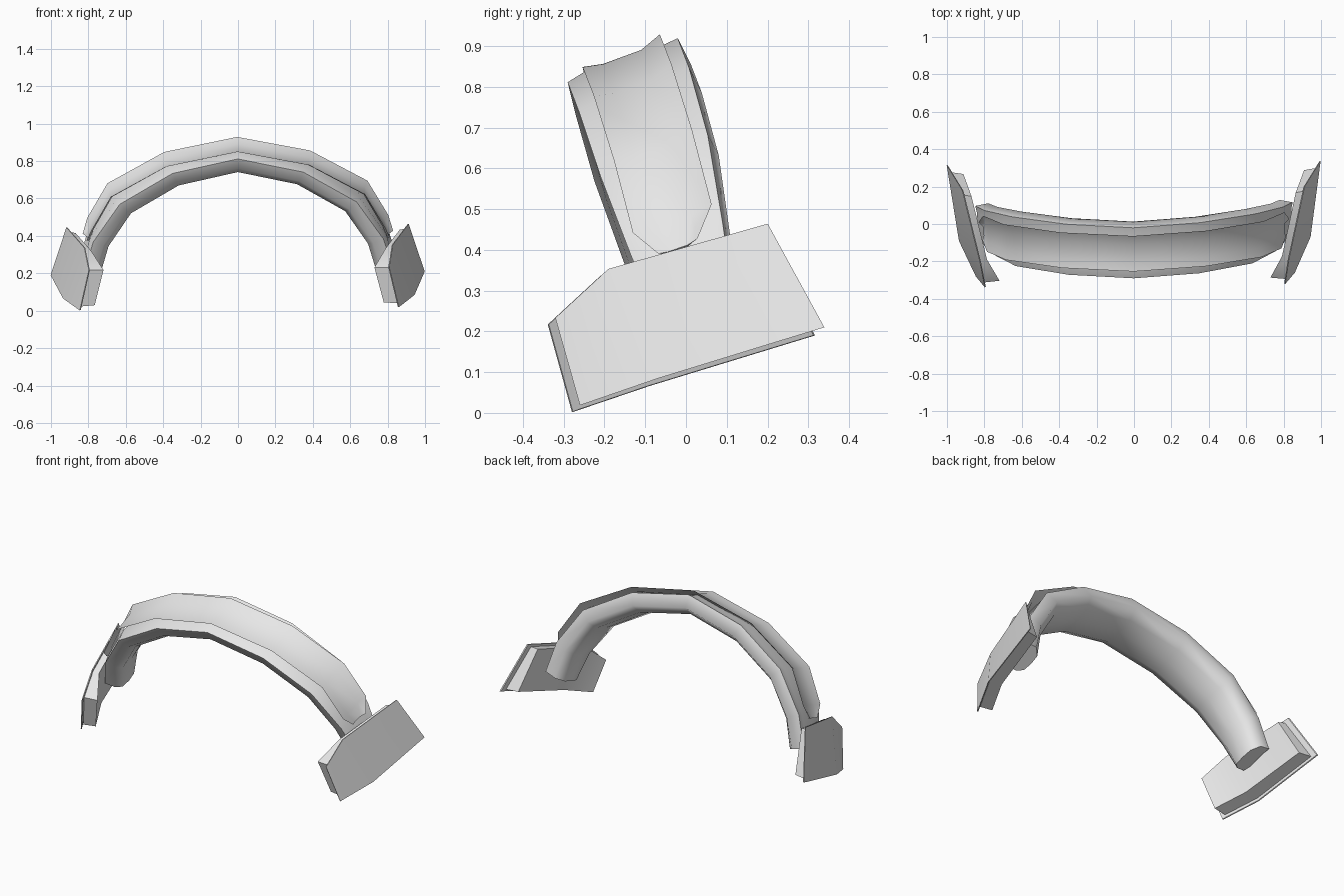
import bpy, bmesh, math
from mathutils import Vector

cube = bpy.data.objects.get("Cube")
if cube:
    bpy.data.objects.remove(cube, do_unlink=True)

GREY = (0.8, 0.8, 0.8, 1)
mat = bpy.data.materials.new("light grey")
mat.use_nodes = True
mat.diffuse_color = GREY
mat.node_tree.nodes["Principled BSDF"].inputs["Base Color"].default_value = GREY

LEAN = math.radians(17.3)


def lean(x, s, t):
    """Band coordinates (across, depth, height) tipped forward."""
    c, n = math.cos(LEAN), math.sin(LEAN)
    return Vector((x, c * s - n * t, n * s + c * t))


def settle(p):
    """Slight roll and yaw of the whole headset."""
    x, y, z = p
    return Vector((x - 0.0115 * y - 0.01 * (z - 0.4), y + 0.0115 * x, z + 0.01 * x))


def make(name, verts, faces, angle):
    bm = bmesh.new()
    vs = [bm.verts.new(settle(v)) for v in verts]
    for f in faces:
        bm.faces.new([vs[i] for i in f])
    bmesh.ops.recalc_face_normals(bm, faces=bm.faces)
    me = bpy.data.meshes.new(name)
    bm.to_mesh(me)
    bm.free()
    me.materials.append(mat)
    ob = bpy.data.objects.new(name, me)
    bpy.context.collection.objects.link(ob)
    bpy.ops.object.select_all(action='DESELECT')
    ob.select_set(True)
    bpy.context.view_layer.objects.active = ob
    bpy.ops.object.shade_smooth_by_angle(angle=math.radians(angle))


def loft(rings):
    """Vertices and faces joining closed rings, capped at both ends."""
    k = len(rings[0])
    verts = [p for r in rings for p in r]
    faces = [(i * k + j, i * k + (j + 1) % k, (i + 1) * k + (j + 1) % k, (i + 1) * k + j)
             for i in range(len(rings) - 1) for j in range(k)]
    faces += [tuple(range(k)), tuple(range(len(verts) - k, len(verts)))]
    return verts, faces


def sweep(name, half_path, section, angle):
    """Sweep a section (depth, outward offset) along a mirrored arch.
    Path points hold across, height, section width and section centre."""
    path = [(-p[0],) + p[1:] for p in reversed(half_path[1:])] + half_path
    rings = []
    for i, (x, t, width, mid) in enumerate(path):
        a, b = path[max(i - 1, 0)], path[min(i + 1, len(path) - 1)]
        d = Vector((b[0] - a[0], b[1] - a[1])).normalized()
        rings.append([lean(x - d.y * n, mid + (s - 0.11) * width, t + d.x * n)
                      for s, n in section])
    make(name, *loft(rings), angle)


# Padded inner band
sweep("inner_band",
      [(0, .766, 1, .11), (.315, .695, 1, .11), (.57, .543, .97, .105),
       (.69, .36, .82, .095), (.735, .2, .65, .09)],
      [(-.036, .095), (-.022, .035), (.02, .004), (.11, 0), (.2, .006),
       (.266, .045), (.254, .118), (.2, .11), (.03, .112)], 75)

# Thin outer cover with raised edges and a tapered tip
sweep("outer_cover",
      [(0, .906, 1, .11), (.39, .826, 1, .11), (.695, .655, 1, .106),
       (.805, .465, 1, .096), (.83, .395, .5, .09)],
      [(.01, -.02), (.06, -.028), (.16, -.023), (.215, 0), (.16, -.031), (.06, -.036)], 40)

# Ear plates and cushions: front low, middle low, back low, back top, middle top, front top
OUTLINE = [Vector(p) for p in (
    (.853, -.27, .01), (.94, -.08, .075), (1, .328, .2),
    (.915, .19, .455), (.825, -.2, .345), (.803, -.33, .225))]
CENTRE = sum(OUTLINE, Vector()) / len(OUTLINE)
PADDING = (.085, .085, .075, .045, .045, .09)


def ear_ring(side, shrink, inward):
    ring = [CENTRE + (p - CENTRE) * shrink - Vector((d, 0, 0))
            for p, d in zip(OUTLINE, inward)]
    return [Vector((p.x * side, p.y, p.z)) for p in ring]


def ear_part(name, side, layers, angle):
    """Stack of folded outlines closed by two folded quads at each end."""
    verts, faces = loft([ear_ring(side, *layer) for layer in layers])
    faces = faces[:-2]
    for o in (0, len(verts) - 6):
        faces += [(o, o + 1, o + 4, o + 5), (o + 1, o + 2, o + 3, o + 4)]
    make(name, verts, faces, angle)


for label, side in (("left", 1), ("right", -1)):
    ear_part(label + "_ear_plate", side, [(1, [0] * 6), (.99, [.006] * 6)], 40)
    ear_part(label + "_ear_cushion", side, [(.9, [.006] * 6), (.87, PADDING)], 50)
